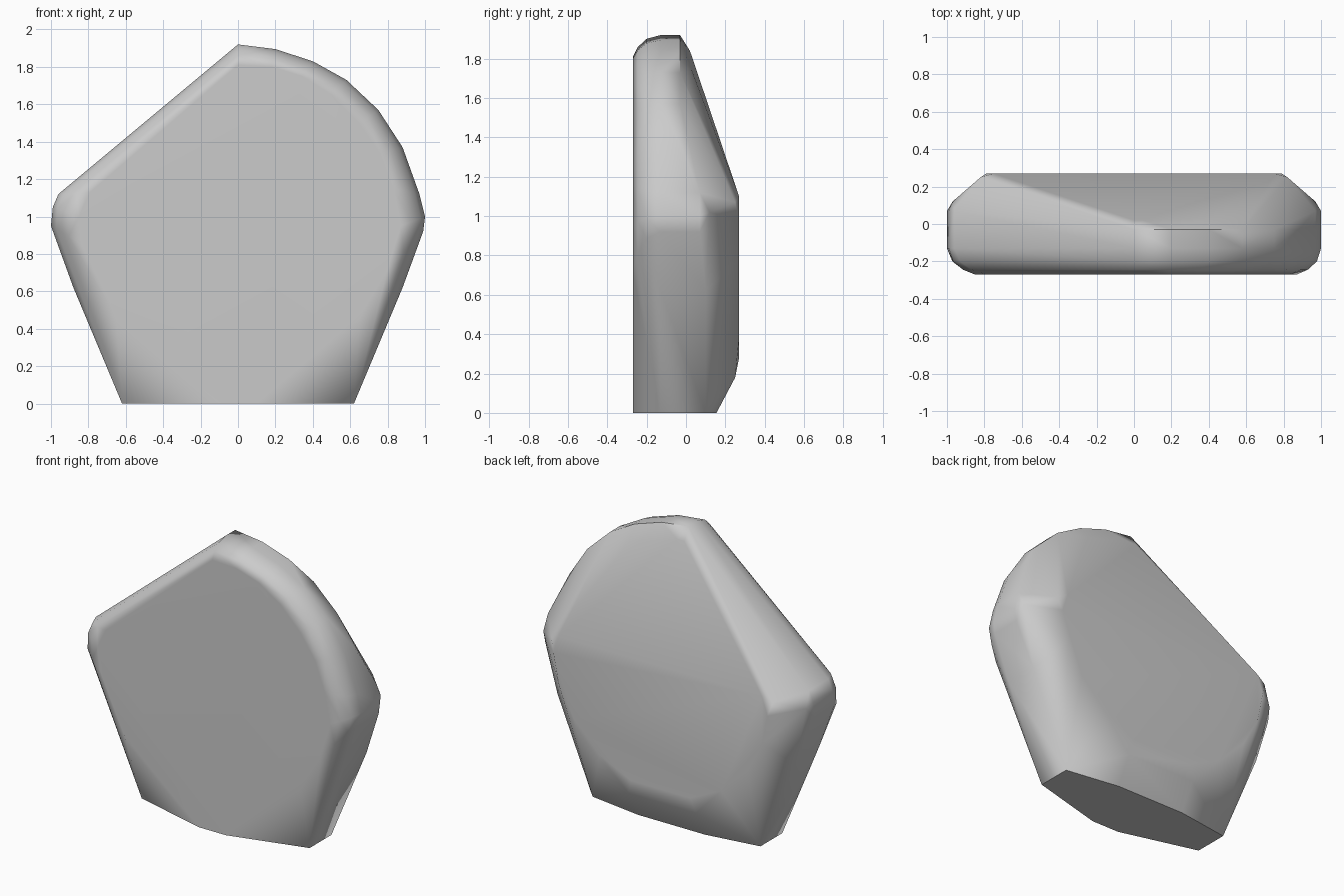
import bpy, bmesh
from mathutils import Vector

cube = bpy.data.objects.get("Cube")
if cube:
    bpy.data.objects.remove(cube, do_unlink=True)

# Matching outlines as (x, z): widest silhouette and flat front face
rim = [(.62, 0), (.88, .62), (.99, .92), (1, 1), (.97, 1.12), (.88, 1.37), (.75, 1.57),
       (.58, 1.73), (.4, 1.83), (.2, 1.895), (0, 1.92),
       (-.96, 1.12), (-.99, 1.05), (-1, .95), (-.88, .62), (-.62, 0)]
face = [(.1, 0), (.65, .46), (.8, .72), (.87, .95), (.83, 1.15), (.76, 1.34), (.65, 1.5),
        (.5, 1.65), (.34, 1.75), (.18, 1.8), (0, 1.81),
        (-.79, 1.13), (-.85, 1.0), (-.83, .85), (-.65, .46), (-.1, 0)]
# Right half of the flat back panel, mirrored below
back = [(.75, 1.1), (.79, .98), (.75, .78), (.64, .58), (.45, .39), (.22, .28)]

points = [Vector((x, -.27, z)) for x, z in face]
for (x, z), (fx, fz) in zip(rim, face):
    points.append(Vector((x, -.13, z)))
    # Rear limit of the rim, narrowing toward the crown
    rear = .1 if z < .7 else .07 if z < 1.2 else -.03
    points.append(Vector((x, rear, z)))
    # Rounded shoulder between front face and rim
    if z > .7:
        for y, t in ((-.245, .45), (-.2, .83)):
            points.append(Vector((fx + (x - fx) * t, y, fz + (z - fz) * t)))
for side in (-1, 1):
    points += [Vector((side * x, .27, z)) for x, z in back]
    # Rounded rear corners and rear edge of the base
    points += [Vector(p) for p in ((side * .82, .25, 1.07), (side * .97, .12, 1.02),
                                   (side * .25, .25, .18), (side * .25, .155, 0))]
# Rounded crown above the sloping back
points += [Vector((0, .02, 1.84)), Vector((.05, .02, 1.84)), Vector((.4, .03, 1.74))]

bm = bmesh.new()
for p in points:
    bm.verts.new(p)
hull = bmesh.ops.convex_hull(bm, input=bm.verts[:])
loose = [v for v in bm.verts if not v.link_faces]
bmesh.ops.delete(bm, geom=loose, context='VERTS')
bmesh.ops.dissolve_limit(bm, angle_limit=.02, verts=bm.verts[:], edges=bm.edges[:])
bmesh.ops.recalc_face_normals(bm, faces=bm.faces[:])
mesh = bpy.data.meshes.new("faceted_stone")
bm.to_mesh(mesh)
bm.free()

stone = bpy.data.objects.new("faceted_stone", mesh)
bpy.context.collection.objects.link(stone)

grey = bpy.data.materials.new("stone_grey")
grey.use_nodes = True
colour = (.6, .6, .6, 1)
grey.diffuse_color = colour
grey.node_tree.nodes["Principled BSDF"].inputs["Base Color"].default_value = colour
mesh.materials.append(grey)

# Soft shading on the rounded edges, crisp edge around the base
bpy.ops.object.select_all(action='DESELECT')
stone.select_set(True)
bpy.context.view_layer.objects.active = stone
bpy.ops.object.shade_smooth_by_angle(angle=.9)
weighted = stone.modifiers.new("Weighted normals", 'WEIGHTED_NORMAL')
weighted.keep_sharp = True
